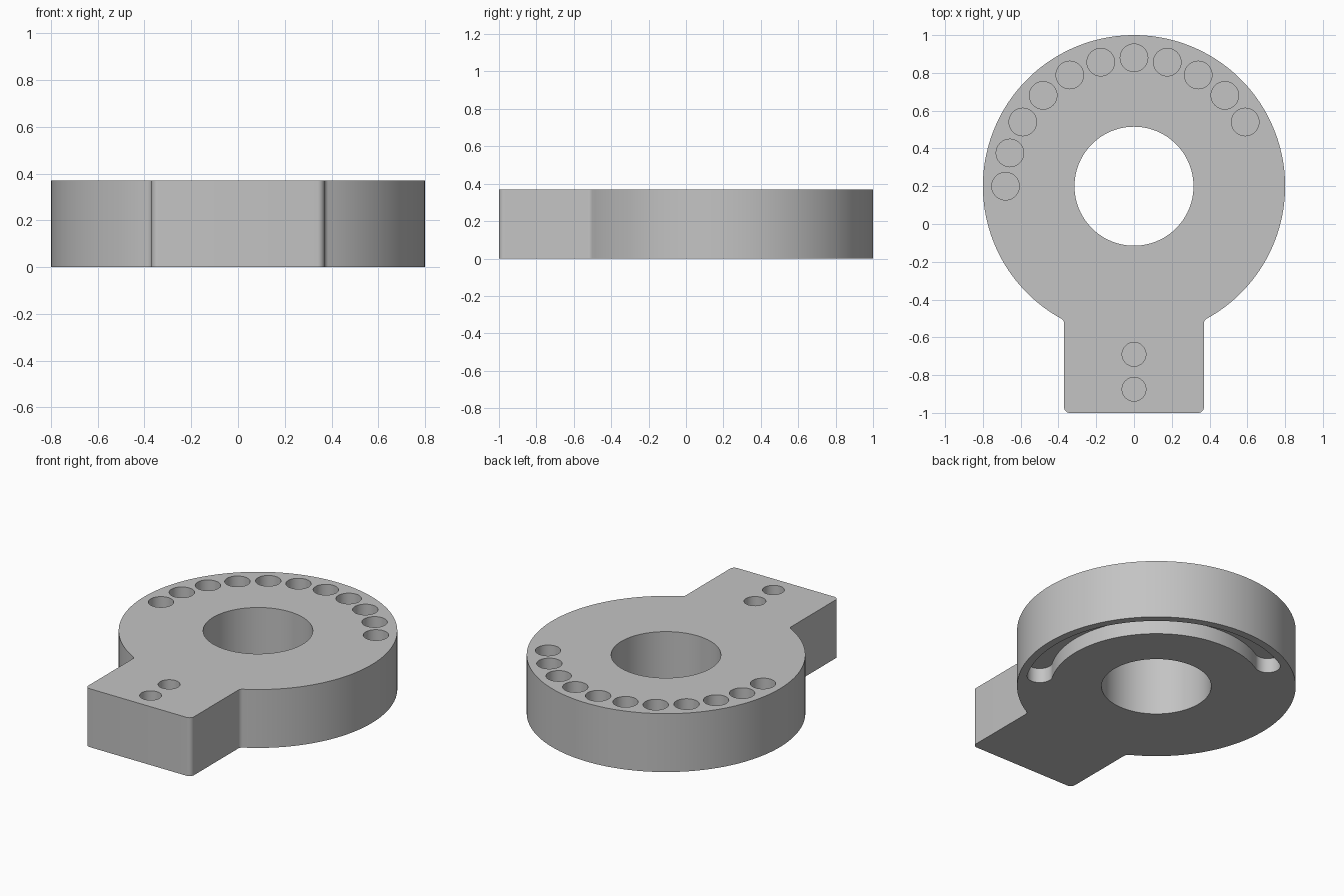
import bpy, bmesh
from math import cos, sin, radians, degrees, atan2, sqrt

old = bpy.data.objects.get("Cube")
if old:
    bpy.data.objects.remove(old, do_unlink=True)

HEIGHT = 0.37
DISC_Y, DISC_R = 0.2, 0.8
TAB_W, FILLET = 0.37, 0.03
RING_R, HOLE_R = 0.68, 0.073
DEPTH = 0.093


def arc(cx, cy, r, start, end, steps):
    """Points along an arc, angles in degrees."""
    angles = [radians(start + (end - start) * i / steps) for i in range(steps + 1)]
    return [(cx + r * cos(a), cy + r * sin(a)) for a in angles]


def circle(cx, cy, r, steps=48):
    return arc(cx, cy, r, 0, 360, steps)[:-1]


def add_prism(bm, outline, z0, z1):
    """Extrude a closed outline from z0 up to z1."""
    face = bm.faces.new([bm.verts.new((x, y, z0)) for x, y in outline])
    top = bmesh.ops.extrude_face_region(bm, geom=[face])["geom"]
    verts = [v for v in top if isinstance(v, bmesh.types.BMVert)]
    bmesh.ops.translate(bm, vec=(0, 0, z1 - z0), verts=verts)


def make_object(name, bm):
    bmesh.ops.recalc_face_normals(bm, faces=bm.faces)
    mesh = bpy.data.meshes.new(name)
    bm.to_mesh(mesh)
    bm.free()
    obj = bpy.data.objects.new(name, mesh)
    bpy.context.collection.objects.link(obj)
    return obj


# Plate outline: disc blended into a tab with rounded corners
fx = TAB_W + FILLET
fy = DISC_Y - sqrt((DISC_R + FILLET) ** 2 - fx ** 2)
lean = degrees(atan2(fy - DISC_Y, fx))
half = arc(TAB_W - FILLET, -1 + FILLET, FILLET, -90, 0, 6)
half += arc(fx, fy, FILLET, 180, 180 + lean, 6)
half += arc(0, DISC_Y, DISC_R, lean, 90, 72)[1:]
outline = half + [(-x, y) for x, y in reversed(half[:-1])]
bm = bmesh.new()
add_prism(bm, outline, 0, HEIGHT)
plate = make_object("ring_plate", bm)

# Centre bore
bm = bmesh.new()
add_prism(bm, circle(0, DISC_Y, 0.315, 96), -0.1, HEIGHT + 0.1)

# Blind holes around the ring and on the tab
for angle in range(30, 181, 15):
    a = radians(angle)
    add_prism(bm, circle(RING_R * cos(a), DISC_Y + RING_R * sin(a), HOLE_R),
              HEIGHT - DEPTH, HEIGHT + 0.1)
for y in (-0.69, -0.875):
    add_prism(bm, circle(0, y, 0.063), HEIGHT - DEPTH, HEIGHT + 0.1)

# Curved slot with round ends in the underside
first, last = -30, 120
slot = arc(0, DISC_Y, RING_R + HOLE_R, first, last, 64)
a = radians(last)
slot += arc(RING_R * cos(a), DISC_Y + RING_R * sin(a), HOLE_R, last, last + 180, 24)[1:-1]
slot += arc(0, DISC_Y, RING_R - HOLE_R, last, first, 64)
a = radians(first)
slot += arc(RING_R * cos(a), DISC_Y + RING_R * sin(a), HOLE_R, first + 180, first + 360, 24)[1:-1]
add_prism(bm, slot, -0.1, DEPTH)
cutter = make_object("hole_cutter", bm)
cutter.hide_render = True

# Cut the plate, then drop the cutter
bpy.ops.object.select_all(action='DESELECT')
bpy.context.view_layer.objects.active = plate
plate.select_set(True)
cut = plate.modifiers.new("cut_holes", 'BOOLEAN')
cut.operation = 'DIFFERENCE'
cut.solver = 'EXACT'
cut.object = cutter
bpy.ops.object.modifier_apply(modifier=cut.name)
bpy.data.objects.remove(cutter, do_unlink=True)

# Grey finish
grey = bpy.data.materials.new("plain_grey")
grey.use_nodes = True
colour = (0.55, 0.55, 0.55, 1)
grey.diffuse_color = colour
grey.node_tree.nodes["Principled BSDF"].inputs["Base Color"].default_value = colour
plate.data.materials.clear()
plate.data.materials.append(grey)
bpy.ops.object.shade_smooth_by_angle(angle=radians(30))
